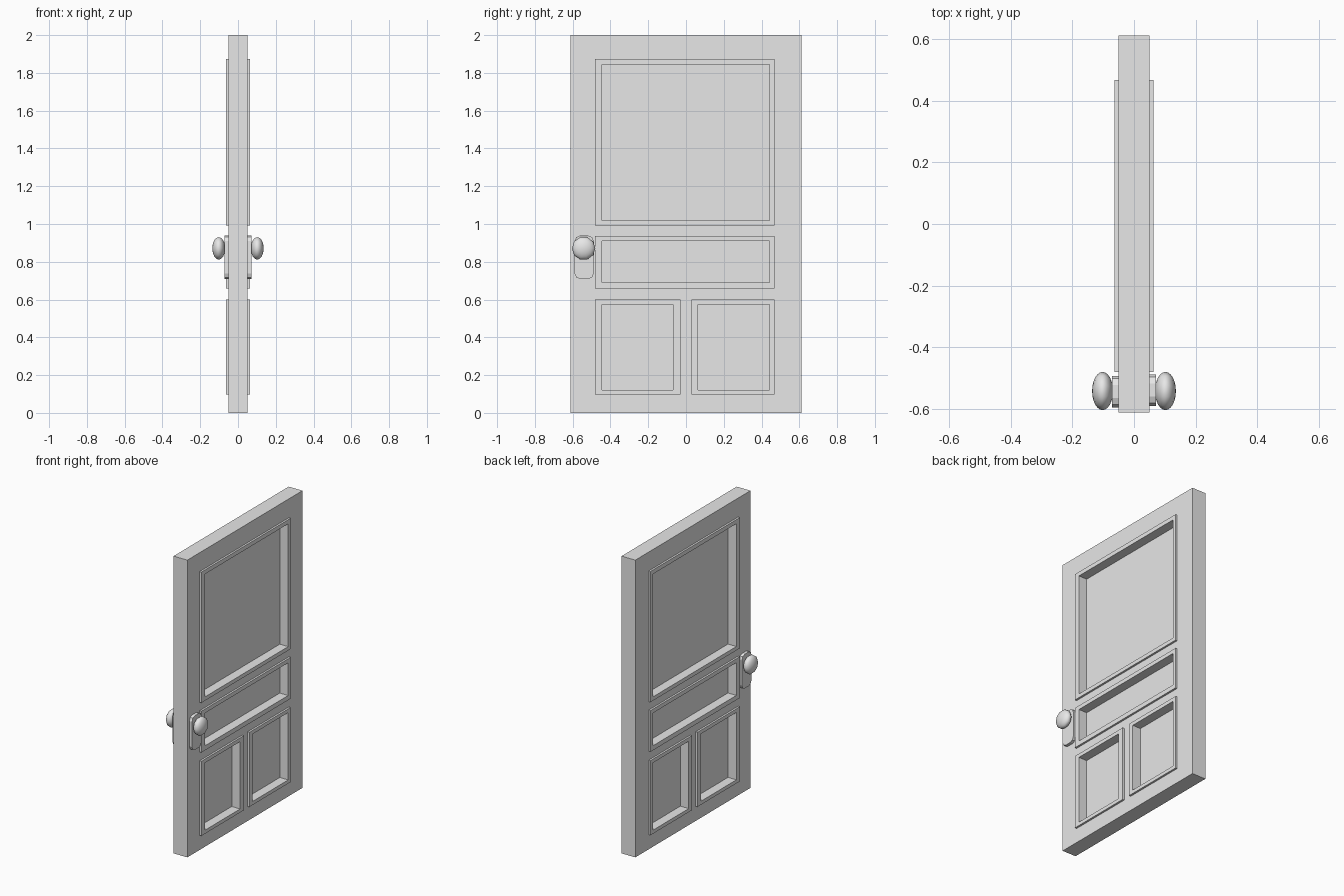
import bpy, bmesh, math
from mathutils import Matrix, Vector

if "Cube" in bpy.data.objects:
    bpy.data.objects.remove(bpy.data.objects["Cube"])

paint = bpy.data.materials.new("light grey")
paint.use_nodes = True
grey = (0.8, 0.8, 0.8, 1)
paint.diffuse_color = grey
paint.node_tree.nodes["Principled BSDF"].inputs["Base Color"].default_value = grey

FACE = 0.051      # half thickness of the door
TRIM = 0.064      # outer face of the raised trim
PLATE = 0.071     # outer face of the handle plates

# name: outer rectangle, inner rectangle, each (y0, y1, z0, z1)
PANELS = {
    "top": ((-0.481, 0.468, 0.993, 1.873), (-0.444, 0.442, 1.019, 1.845)),
    "middle": ((-0.481, 0.468, 0.659, 0.937), (-0.444, 0.442, 0.69, 0.91)),
    "lower_front": ((-0.481, -0.03, 0.098, 0.6), (-0.444, -0.069, 0.122, 0.575)),
    "lower_back": ((0.029, 0.468, 0.098, 0.6), (0.063, 0.442, 0.122, 0.575)),
}


def finish(name, bm):
    bmesh.ops.recalc_face_normals(bm, faces=bm.faces)
    mesh = bpy.data.meshes.new(name)
    bm.to_mesh(mesh)
    bm.free()
    mesh.materials.append(paint)
    obj = bpy.data.objects.new(name, mesh)
    bpy.context.collection.objects.link(obj)
    return obj


def add_box(bm, x0, x1, rect):
    y0, y1, z0, z1 = rect
    place = Matrix.Translation(((x0 + x1) / 2, (y0 + y1) / 2, (z0 + z1) / 2))
    size = Matrix.Diagonal((x1 - x0, y1 - y0, z1 - z0, 1))
    bmesh.ops.create_cube(bm, size=1, matrix=place @ size)


def box(name, x0, x1, rect):
    bm = bmesh.new()
    add_box(bm, x0, x1, rect)
    return finish(name, bm)


def extrude_x(bm, faces, distance):
    made = bmesh.ops.extrude_face_region(bm, geom=faces)["geom"]
    verts = [g for g in made if isinstance(g, bmesh.types.BMVert)]
    bmesh.ops.translate(bm, verts=verts, vec=(distance, 0, 0))


def corners(x, rect):
    y0, y1, z0, z1 = rect
    return [(x, y0, z0), (x, y1, z0), (x, y1, z1), (x, y0, z1)]


def frame(name, side, outer, inner):
    bm = bmesh.new()
    a, b = ([bm.verts.new(c) for c in corners(side * FACE, r)] for r in (outer, inner))
    ring = [bm.faces.new((a[i], a[i - 3], b[i - 3], b[i])) for i in range(4)]
    extrude_x(bm, ring, side * (TRIM - FACE))
    return finish(name, bm)


# Door slab with its panel openings
slab = box("door_slab", -FACE, FACE, (-0.612, 0.612, 0, 2))
bm = bmesh.new()
for outer, inner in PANELS.values():
    add_box(bm, -0.2, 0.2, inner)
cutter = finish("opening_cutter", bm)
cutter.hide_render = True
cut = slab.modifiers.new("openings", "BOOLEAN")
cut.operation, cut.solver, cut.object = "DIFFERENCE", "EXACT", cutter
graph = bpy.context.evaluated_depsgraph_get()
carved = bpy.data.meshes.new_from_object(slab.evaluated_get(graph))
slab.modifiers.clear()
slab.data = carved
bpy.data.objects.remove(cutter)

# Thin recessed panels and raised trim on both faces
for name, (outer, inner) in PANELS.items():
    box(name + "_panel", -0.002, 0.002, inner)
    for label, side in (("left", 1), ("right", -1)):
        frame(f"{name}_trim_{label}", side, outer, inner)


def handle_plate(name, side, y):
    bm = bmesh.new()
    half, low, high, r = 0.051, 0.709, 0.939, 0.03
    points = []
    for i, (sy, z) in enumerate(((1, high - r), (-1, high - r), (-1, low + r), (1, low + r))):
        for step in range(3):
            angle = math.pi / 2 * (i + step / 2)
            points.append((side * FACE, y + sy * (half - r) + r * math.cos(angle),
                           z + r * math.sin(angle)))
    face = bm.faces.new([bm.verts.new(p) for p in points])
    extrude_x(bm, [face], side * (PLATE - FACE))
    return finish(name, bm)


def knob(name, side):
    bm = bmesh.new()
    place = Matrix.Translation((side * 0.102, -0.542, 0.871))
    size = Matrix.Diagonal((0.034, 0.062, 0.062, 1))
    turn = Matrix.Rotation(math.pi / 2, 4, "Y")
    bmesh.ops.create_uvsphere(bm, u_segments=10, v_segments=12, radius=1,
                              matrix=place @ size @ turn)
    for f in bm.faces:
        f.smooth = True
    return finish(name, bm)


# Handles
for label, side, y in (("left", 1, -0.539), ("right", -1, -0.544)):
    handle_plate("handle_plate_" + label, side, y)
    knob("door_knob_" + label, side)
